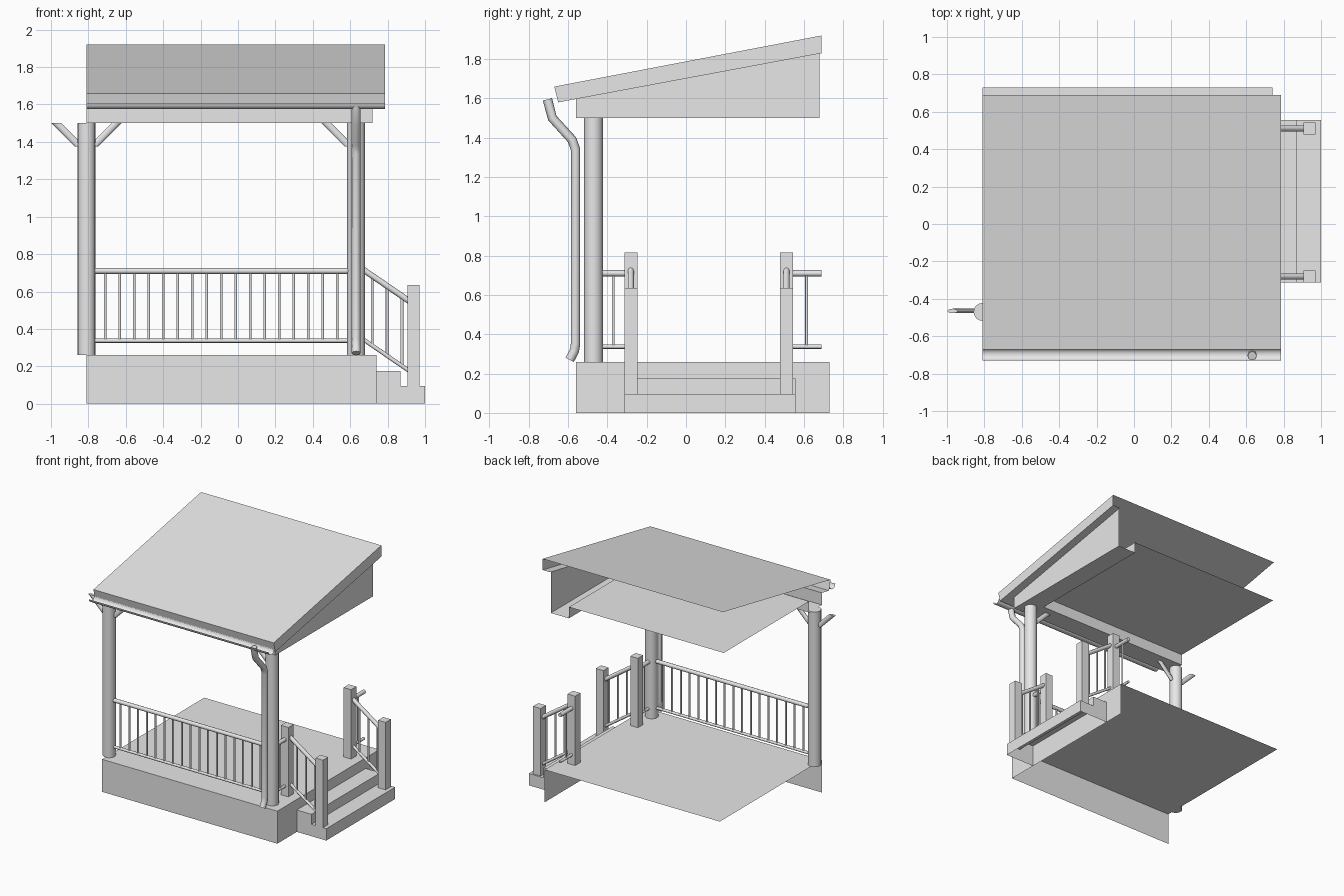
import bpy, bmesh, math
from mathutils import Vector, Matrix

default_cube = bpy.data.objects.get("Cube")
if default_cube:
    bpy.data.objects.remove(default_cube, do_unlink=True)

grey = bpy.data.materials.new("light_grey")
grey.use_nodes = True
grey.diffuse_color = (0.8, 0.8, 0.8, 1)
grey.node_tree.nodes["Principled BSDF"].inputs["Base Color"].default_value = (0.8, 0.8, 0.8, 1)


def finish(name, bm, smooth=False):
    mesh = bpy.data.meshes.new(name)
    bm.to_mesh(mesh)
    bm.free()
    obj = bpy.data.objects.new(name, mesh)
    bpy.context.collection.objects.link(obj)
    mesh.materials.append(grey)
    if smooth:
        bpy.ops.object.select_all(action='DESELECT')
        obj.select_set(True)
        bpy.context.view_layer.objects.active = obj
        bpy.ops.object.shade_smooth_by_angle(angle=math.radians(40))
    return obj


def shell(name, polygons):
    """Open sheet built from corner loops."""
    bm = bmesh.new()
    for poly in polygons:
        bm.faces.new([bm.verts.new(p) for p in poly])
    bmesh.ops.remove_doubles(bm, verts=bm.verts, dist=0.0001)
    bmesh.ops.recalc_face_normals(bm, faces=bm.faces)
    return finish(name, bm)


def box(name, lo, hi):
    bm = bmesh.new()
    size = Vector(hi) - Vector(lo)
    mid = (Vector(hi) + Vector(lo)) / 2
    bmesh.ops.create_cube(bm, size=1, matrix=Matrix.Translation(mid) @ Matrix.Diagonal((*size, 1)))
    return finish(name, bm)


def rods(name, segments, sides=10):
    """Round bars, each given as start, end, radius."""
    bm = bmesh.new()
    for a, b, r in segments:
        a, b = Vector(a), Vector(b)
        turn = (b - a).to_track_quat('Z', 'Y').to_matrix().to_4x4()
        bmesh.ops.create_cone(bm, cap_ends=True, segments=sides, radius1=r, radius2=r,
                              depth=(b - a).length, matrix=Matrix.Translation((a + b) / 2) @ turn)
    return finish(name, bm, True)


# Main extents
L, R, F, B = -0.81, 0.74, -0.56, 0.73
DECK, EAVE, CEIL = 0.26, 1.5, 1.59
POST_Y, POST_R = -0.47, 0.632

# Deck with skirt on the two outer sides
shell("deck", [
    [(L, F, DECK), (R, F, DECK), (R, B, DECK), (L, B, DECK)],
    [(L, F, 0), (R, F, 0), (R, F, DECK), (L, F, DECK)],
    [(R, F, 0), (R, B, 0), (R, B, DECK), (R, F, DECK)]])

# Two steps
profile = [(R, 0.175), (0.87, 0.175), (0.87, 0.095), (1, 0.095), (1, 0)]
S0, S1 = -0.313, 0.557
treads = [[(a[0], S0, a[1]), (b[0], S0, b[1]), (b[0], S1, b[1]), (a[0], S1, a[1])]
          for a, b in zip(profile, profile[1:])]
cheeks = [[(x, y, z) for x, z in profile + [(R, 0)]] for y in (S0, S1)]
shell("steps", treads + cheeks)

# Round posts and diagonal braces
for side, x, directions in (("left", L, (-1, 1)), ("right", POST_R, (-1,))):
    rods(side + "_round_post", [((x, POST_Y, DECK), (x, POST_Y, EAVE), 0.048)], 16)
    bm = bmesh.new()
    for d in directions:
        shear = Matrix(((0.027, 0, d * 0.125, x + d * 0.0975),
                        (0, 0.012, 0, POST_Y + 0.005),
                        (0, 0, 0.125, EAVE - 0.0625),
                        (0, 0, 0, 1)))
        bmesh.ops.create_cone(bm, cap_ends=True, segments=12, radius1=1, radius2=1,
                              depth=1, matrix=shear)
    finish(side + "_braces", bm, True)

# Front railing
TOP, LOW = 0.71, 0.337
bars = [((L, POST_Y, TOP), (POST_R, POST_Y, TOP), 0.016),
        ((L, POST_Y, LOW), (POST_R, POST_Y, LOW), 0.011)]
for i in range(17):
    x = -0.71 + i * 0.0775
    bars.append(((x, POST_Y, LOW), (x, POST_Y, TOP), 0.0075))
rods("front_railing", bars)

# Step posts, sloping handrails and short side railings
for side, y, y_from, y_to, y_bar in (("front", -0.281, POST_Y, -0.29, -0.37),
                                     ("back", 0.511, 0.52, 0.69, 0.614)):
    h = 0.033
    box(side + "_upper_post", (0.6, y - h, DECK), (0.6 + 2 * h, y + h, 0.815))
    box(side + "_lower_post", (0.905, y - h, 0.095), (0.905 + 2 * h, y + h, 0.635))
    rise = lambda x: -0.685 * (x - 0.68)
    bars = [((0.65, y, z + rise(0.65)), (0.915, y, z + rise(0.915)), r)
            for z, r in ((TOP, 0.016), (LOW, 0.011))]
    for x in (0.717, 0.797, 0.877):
        bars.append(((x, y, LOW + rise(x)), (x, y, TOP + rise(x)), 0.0075))
    rods(side + "_step_railing", bars)
    rods(side + "_side_railing", [
        ((POST_R, y_from, TOP), (POST_R, y_to, TOP), 0.016),
        ((POST_R, y_from, LOW), (POST_R, y_to, LOW), 0.011),
        ((POST_R, y_bar, LOW), (POST_R, y_bar, TOP), 0.0075)])

# Sloping roof sheet with fascia and narrow soffits
RX, GX, GB = 0.785, 0.72, 0.68
top_f, top_b = (-0.67, 1.66), (0.69, 1.92)
low_f, low_b = (-0.65, 1.58), (0.69, 1.83)


def under(y):
    t = (y - low_f[0]) / (low_b[0] - low_f[0])
    return low_f[1] + t * (low_b[1] - low_f[1])


shell("roof", [
    [(L, *top_f), (RX, *top_f), (RX, *top_b), (L, *top_b)],
    [(L, *low_f), (RX, *low_f), (RX, *top_f), (L, *top_f)],
    [(RX, *low_f), (RX, *low_b), (RX, *top_b), (RX, *top_f)]])
shell("soffit", [
    [(GX, *low_f), (RX, *low_f), (RX, *low_b), (GX, *low_b)],
    [(L, *low_f), (GX, *low_f), (GX, F, under(F)), (L, F, under(F))]])

# Gable wall, eave beams and ceiling
IX, IY = 0.56, -0.4
shell("gable_and_ceiling", [
    [(GX, F, EAVE), (GX, GB, EAVE), (GX, GB, under(GB)), (GX, F, under(F))],
    [(L, F, EAVE), (GX, F, EAVE), (GX, F, under(F)), (L, F, under(F))],
    [(IX, IY, EAVE), (IX, GB, EAVE), (GX, GB, EAVE), (GX, F, EAVE)],
    [(L, F, EAVE), (GX, F, EAVE), (IX, IY, EAVE), (L, IY, EAVE)],
    [(IX, IY, EAVE), (IX, GB, EAVE), (IX, GB, CEIL), (IX, IY, CEIL)],
    [(L, IY, EAVE), (IX, IY, EAVE), (IX, IY, CEIL), (L, IY, CEIL)],
    [(L, IY, CEIL), (IX, IY, CEIL), (IX, GB, CEIL), (L, GB, CEIL)]])

# Half-round gutter
arc = [(-0.697 - 0.033 * math.cos(a), 1.605 - 0.03 * math.sin(a))
       for a in (math.pi * i / 8 for i in range(9))]
gutter = shell("gutter", [[(L, *p), (RX, *p), (RX, *q), (L, *q)] for p, q in zip(arc, arc[1:])])
gutter.data.shade_smooth()

# Bent downspout
curve = bpy.data.curves.new("downspout", 'CURVE')
curve.dimensions = '3D'
curve.bevel_depth = 0.024
curve.bevel_resolution = 2
curve.use_fill_caps = True
path = [(-0.705, 1.595), (-0.68, 1.5), (-0.58, 1.39), (-0.562, 1.34),
        (-0.562, 0.35), (-0.568, 0.315), (-0.592, 0.27)]
spline = curve.splines.new('POLY')
spline.points.add(len(path) - 1)
for point, (y, z) in zip(spline.points, path):
    point.co = (POST_R, y, z, 1)
pipe = bpy.data.objects.new("downspout", curve)
bpy.context.collection.objects.link(pipe)
curve.materials.append(grey)
bpy.ops.object.select_all(action='DESELECT')
pipe.select_set(True)
bpy.context.view_layer.objects.active = pipe
bpy.ops.object.convert(target='MESH')
bpy.ops.object.shade_smooth_by_angle(angle=math.radians(50))
